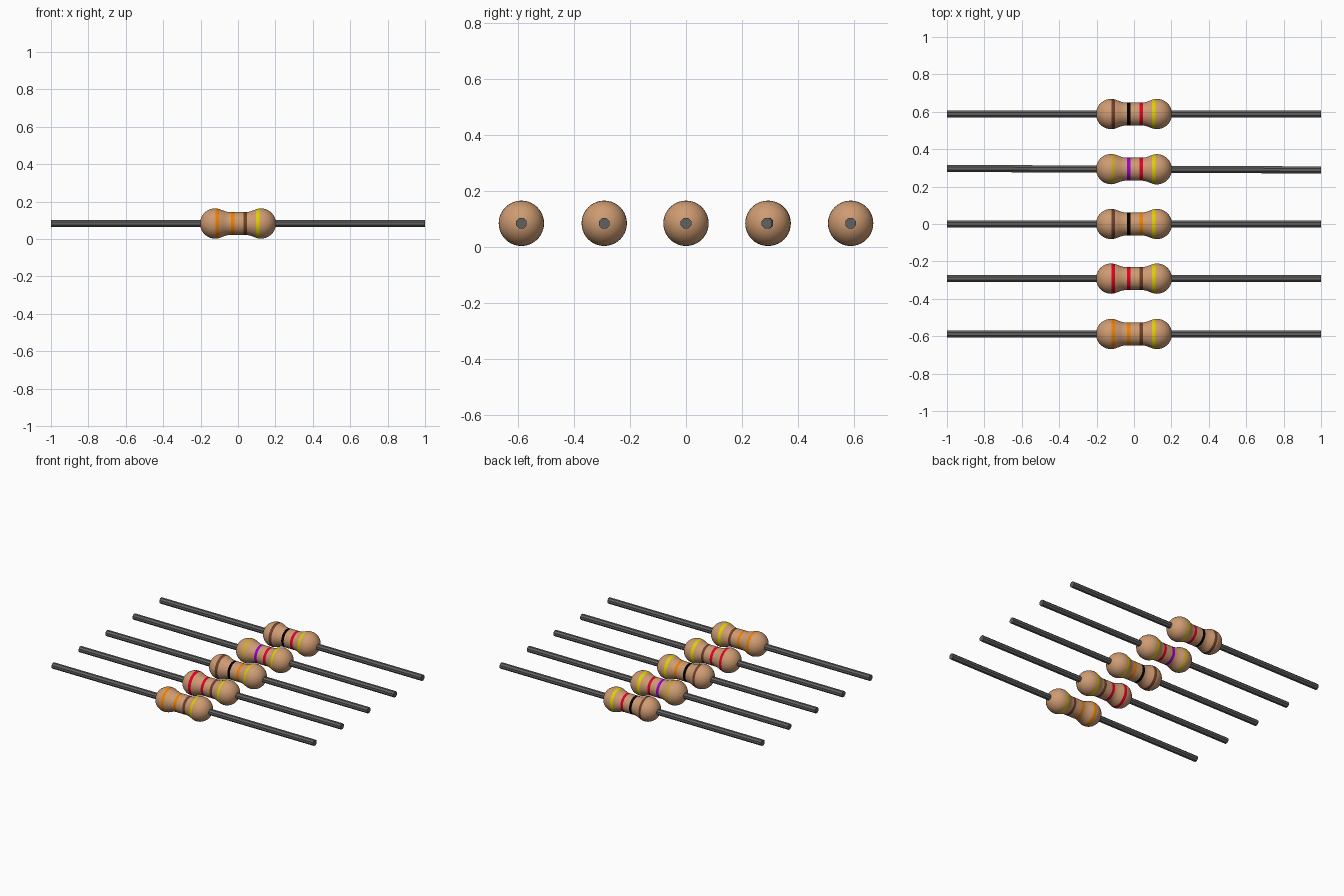
import bpy, bmesh, math

if "Cube" in bpy.data.objects:
    bpy.data.objects.remove(bpy.data.objects["Cube"])

Z = 0.083            # height of the resistor axis
R_END, R_MID = 0.081, 0.0615
X_BULGE, X_WAIST = 0.122, 0.045
SEG = 40
BAND_X = (-0.112, -0.029, 0.038, 0.105)
BAND_HALF = 0.0095

COLORS = {
    "tan": (0.62, 0.33, 0.17), "brown": (0.16, 0.05, 0.025), "black": (0.0, 0.0, 0.0),
    "red": (0.75, 0.0, 0.02), "orange": (0.85, 0.22, 0.0), "violet": (0.33, 0.0, 0.6),
    "yellow": (0.72, 0.62, 0.0), "ochre": (0.6, 0.4, 0.02), "lead_grey": (0.12, 0.12, 0.12),
}
MATS = {}
for name, rgb in COLORS.items():
    MATS[name] = bpy.data.materials.new(name)
    MATS[name].diffuse_color = (*rgb, 1)


def radius(x):
    """Dog-bone outline: straight waist, flared sides, round ends."""
    a = abs(x)
    if a >= X_BULGE:
        return math.sqrt(max(R_END ** 2 - (a - X_BULGE) ** 2, 0))
    if a <= X_WAIST:
        return R_MID
    t = (a - X_WAIST) / (X_BULGE - X_WAIST)
    return R_MID + (R_END - R_MID) * (1 - math.cos(math.pi * t)) / 2


def make_body(name, y, bands, turn):
    # stations along the axis: round caps, flares and band edges
    cap = [X_BULGE + R_END * math.sin(math.radians(d)) for d in range(0, 90, 10)]
    xs = {round(s * c, 5) for c in cap for s in (-1, 1)}
    xs |= {round(s * (X_WAIST + 0.011 * i), 5) for i in range(7) for s in (-1, 1)}
    edges = [round(b + s * BAND_HALF, 5) for b in BAND_X for s in (-1, 1)]
    xs = sorted([x for x in xs if all(abs(x - e) > 0.002 for e in edges)] + edges)

    bm = bmesh.new()
    rings = [[bm.verts.new((x, radius(x) * math.cos(2 * math.pi * k / SEG),
                            radius(x) * math.sin(2 * math.pi * k / SEG)))
              for k in range(SEG)] for x in xs]
    for i in range(len(xs) - 1):
        mid = (xs[i] + xs[i + 1]) / 2
        slot = next((n + 1 for n, b in enumerate(BAND_X) if abs(mid - b) < BAND_HALF), 0)
        for k in range(SEG):
            j = (k + 1) % SEG
            f = bm.faces.new((rings[i][k], rings[i][j], rings[i + 1][j], rings[i + 1][k]))
            f.material_index = slot
            f.smooth = True
    # pole points close the ends
    for ring, s in ((rings[0], -1), (rings[-1], 1)):
        pole = bm.verts.new((s * (X_BULGE + R_END), 0, 0))
        for k in range(SEG):
            bm.faces.new((ring[k], ring[(k + 1) % SEG], pole)).smooth = True
    bmesh.ops.recalc_face_normals(bm, faces=bm.faces)
    finish(bm, name, ["tan"] + list(bands), y, turn)


def make_lead(name, y, turn):
    # straight eight-sided wire through the body
    bm = bmesh.new()
    bmesh.ops.create_cone(bm, cap_ends=True, segments=8, radius1=0.0205, radius2=0.0205, depth=2)
    c, s = math.cos(math.pi / 8), math.sin(math.pi / 8)
    for v in bm.verts:
        x, yy, z = v.co
        v.co = (z, x * c - yy * s, x * s + yy * c)
    bmesh.ops.recalc_face_normals(bm, faces=bm.faces)
    finish(bm, name, ["lead_grey"], y, turn)


def finish(bm, name, mats, y, turn):
    me = bpy.data.meshes.new(name)
    bm.to_mesh(me)
    bm.free()
    for m in mats:
        me.materials.append(MATS[m])
    ob = bpy.data.objects.new(name, me)
    ob.location = (0, y, Z)
    ob.rotation_euler.z = turn
    bpy.context.collection.objects.link(ob)


# y position, four band colours, slight turn
ROWS = [
    (0.588, ("brown", "black", "red", "yellow"), 0),
    (0.293, ("ochre", "violet", "red", "yellow"), -0.004),
    (0.0, ("brown", "black", "orange", "yellow"), 0),
    (-0.292, ("red", "red", "brown", "yellow"), 0),
    (-0.588, ("orange", "orange", "brown", "yellow"), 0),
]
for n, (y, bands, turn) in enumerate(ROWS, 1):
    make_body(f"resistor_body_{n}", y, bands, turn)
    make_lead(f"wire_lead_{n}", y, turn)

for m in bpy.data.materials:
    if m.users and not m.is_grease_pencil:
        m.use_nodes = True
        m.node_tree.nodes["Principled BSDF"].inputs["Base Color"].default_value = m.diffuse_color
